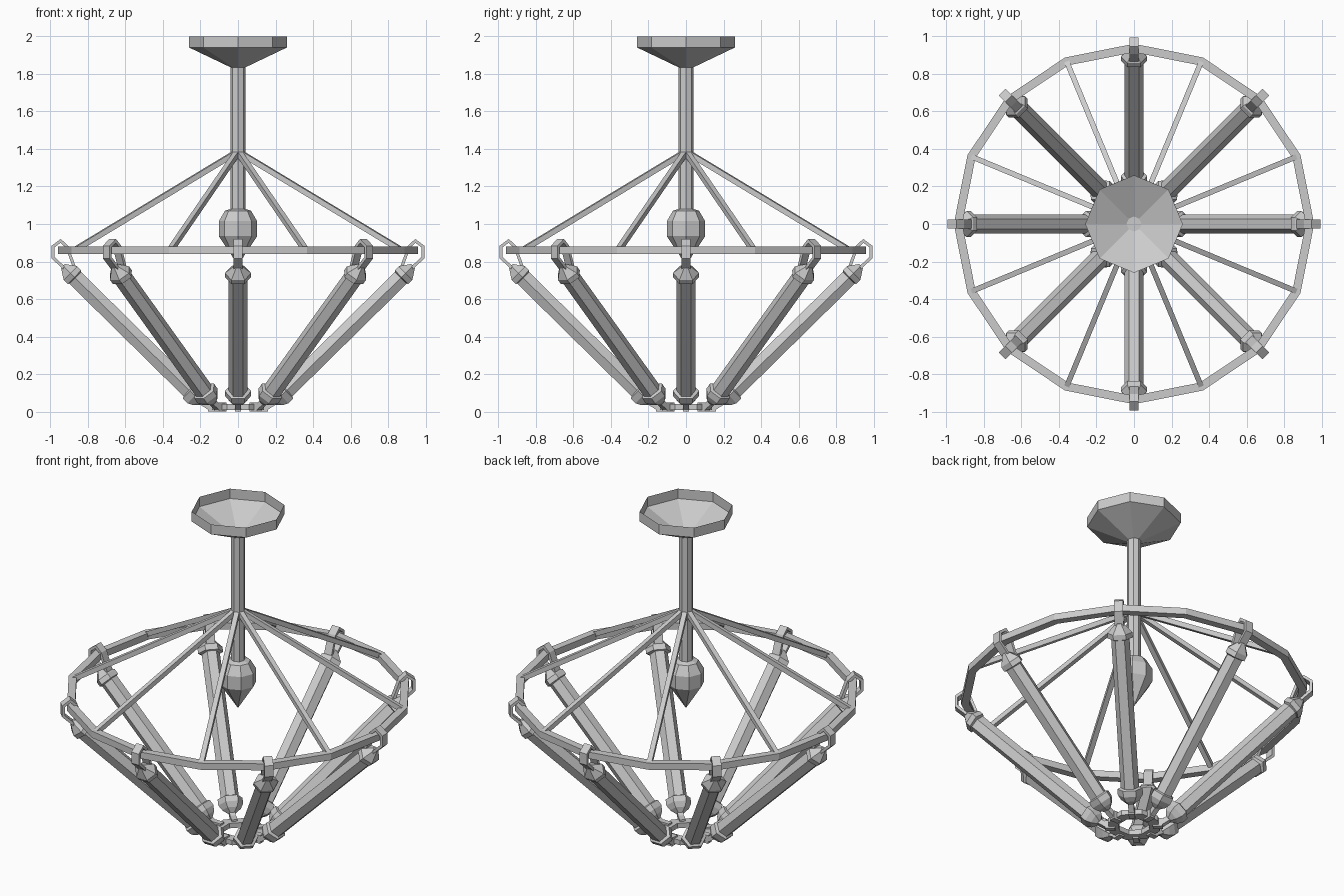
import bpy, bmesh
from math import sin, cos, pi
from mathutils import Matrix, Vector

if "Cube" in bpy.data.objects:
    bpy.data.objects.remove(bpy.data.objects["Cube"])


def finish(name, bm, mat=None, angle=0.0):
    bmesh.ops.recalc_face_normals(bm, faces=bm.faces[:])
    me = bpy.data.meshes.new(name)
    bm.to_mesh(me)
    bm.free()
    ob = bpy.data.objects.new(name, me)
    bpy.context.collection.objects.link(ob)
    ob.matrix_world = Matrix.Rotation(angle, 4, 'Z') @ (mat or Matrix())
    return ob


def lathe(name, profile, sides, mat=None, angle=0.0, closed=False, caps=True, squash=1.0):
    """Revolve (radius, height) points; closed joins the last ring to the first."""
    bm = bmesh.new()
    rings = [[bm.verts.new((r * cos(2 * pi * k / sides), squash * r * sin(2 * pi * k / sides), z))
              for k in range(sides)] for r, z in profile]
    pairs = list(zip(rings, rings[1:])) + ([(rings[-1], rings[0])] if closed else [])
    for a, b in pairs:
        for k in range(sides):
            j = (k + 1) % sides
            bm.faces.new((a[k], a[j], b[j], b[k]))
    if caps and not closed:
        bm.faces.new(rings[0])
        bm.faces.new(rings[-1])
    return finish(name, bm, mat, angle)


def along(p, q):
    """Frame at p in the radial (x, z) plane whose local z points to q."""
    p, q = Vector((p[0], 0, p[1])), Vector((q[0], 0, q[1]))
    d = (q - p).normalized()
    t = Vector((0, 1, 0))
    n = d.cross(t)
    m = Matrix((t, n, d)).transposed().to_4x4()
    m.translation = p
    return m, (q - p).length


def strap(name, path, thick, width, angle):
    """Flat band that follows a path in the radial plane."""
    pts = [Vector(p) for p in path]
    bm = bmesh.new()
    secs = []
    for i, p in enumerate(pts):
        a = (p - pts[i - 1]).normalized() if i else None
        b = (pts[i + 1] - p).normalized() if i + 1 < len(pts) else None
        a, b = a or b, b or a
        d = (a + b).normalized()
        n = Vector((-d.y, d.x)) * (thick / 2 / max(0.5, d.dot(a)))
        secs.append([bm.verts.new((p.x + s * n.x, y * width / 2, p.y + s * n.y))
                     for s, y in ((1, -1), (1, 1), (-1, 1), (-1, -1))])
    for a, b in zip(secs, secs[1:]):
        for k in range(4):
            j = (k + 1) % 4
            bm.faces.new((a[k], a[j], b[j], b[k]))
    bm.faces.new(secs[0])
    bm.faces.new(secs[-1])
    return finish(name, bm, None, angle)


# Ceiling canopy (open bowl), stem and pointed finial
lathe("ceiling_canopy", [(0.26, 2.0), (0.26, 1.94), (0.04, 1.835)], 8, caps=False)
lathe("stem", [(0.04, 1.84), (0.04, 1.05)], 8)
lathe("finial", [(0.04, 1.08), (0.07, 1.07), (0.102, 1.015), (0.102, 0.935), (0.003, 0.785)], 8)

# Large ring and small bottom ring
lathe("upper_ring", [(0.96, 0.84), (0.96, 0.88), (0.915, 0.88), (0.915, 0.84)], 16, closed=True)
lathe("bottom_ring", [(0.15, 0.01), (0.15, 0.04), (0.09, 0.04), (0.09, 0.01)], 8,
      angle=pi / 8, closed=True)

LOW, HIGH = (0.23, 0.085), (0.90, 0.745)
for i in range(8):
    ang = i * pi / 4

    # Thin support rod from the stem to the ring
    m, length = along((0.03, 1.37), (0.935, 0.865))
    lathe("support_rod", [(0.02, 0), (0.02, length)], 4, m @ Matrix.Rotation(pi / 4, 4, 'Z'),
          ang + pi / 8)

    # Slanted hexagonal tube with an end cap at each end
    m, length = along(LOW, HIGH)
    lathe("tube", [(0.051, 0), (0.051, length)], 6, m, ang)
    lathe("lower_cap", [(0.02, -0.055), (0.052, -0.03), (0.07, 0.0), (0.07, 0.035), (0.052, 0.042)],
          6, m, ang, squash=0.92)
    lathe("upper_cap", [(0.052, length - 0.047), (0.07, length - 0.04), (0.07, length - 0.01),
                        (0.02, length + 0.045)], 6, m, ang, squash=0.85)

    # Hanger loop over the upper ring
    strap("hanger_loop", [(0.915, 0.755), (0.985, 0.82), (0.985, 0.88), (0.945, 0.91),
                          (0.912, 0.88), (0.87, 0.765)], 0.016, 0.05, ang)

    # Small peg and lug that tie the lower cap to the bottom ring
    strap("lower_peg", [(0.20, 0.055), (0.15, 0.022)], 0.03, 0.032, ang)
    strap("lower_lug", [(0.16, 0.025), (0.105, 0.025)], 0.05, 0.034, ang)
